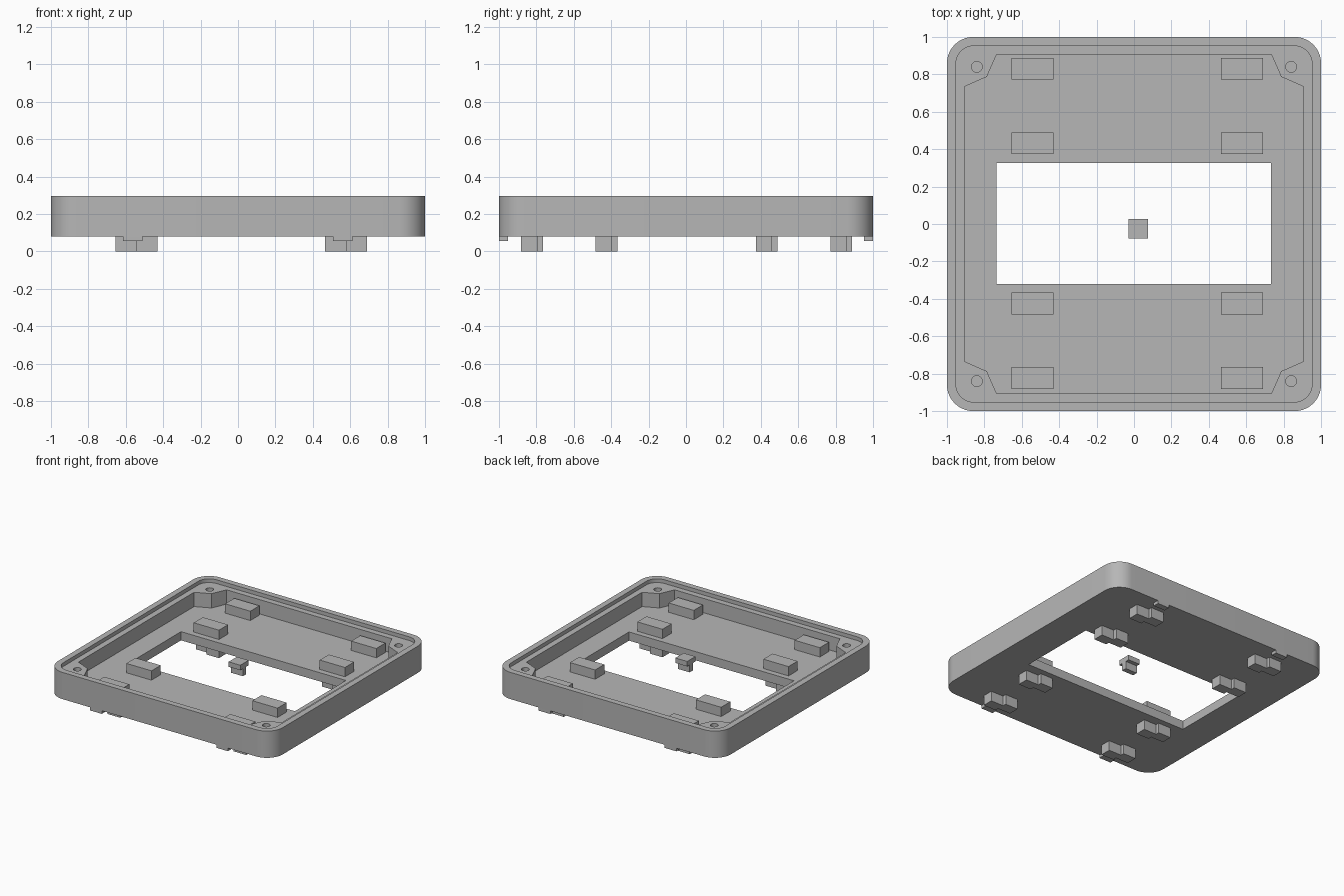
import bpy, math

cube = bpy.data.objects.get("Cube")
if cube:
    bpy.data.objects.remove(cube, do_unlink=True)

# One plain grey for the whole housing
grey = bpy.data.materials.new("plain grey")
grey.use_nodes = True
colour = (0.47, 0.47, 0.47, 1)
grey.diffuse_color = colour
grey.node_tree.nodes["Principled BSDF"].inputs["Base Color"].default_value = colour

FLOOR, BASE, TOP, LEDGE = 0.15, 0.08, 0.295, 0.265


def prism(name, outline, z0, z1):
    """Extrude a counter-clockwise outline from z0 to z1."""
    n = len(outline)
    verts = [(x, y, z) for z in (z0, z1) for x, y in outline]
    faces = [tuple(reversed(range(n))), tuple(range(n, 2 * n))]
    faces += [(i, (i + 1) % n, n + (i + 1) % n, n + i) for i in range(n)]
    mesh = bpy.data.meshes.new(name)
    mesh.from_pydata(verts, [], faces)
    mesh.materials.append(grey)
    obj = bpy.data.objects.new(name, mesh)
    bpy.context.collection.objects.link(obj)
    return obj


def rect(x0, x1, y0, y1):
    return [(x0, y0), (x1, y0), (x1, y1), (x0, y1)]


def circle(cx, cy, r, n=24):
    return [(cx + r * math.cos(math.tau * i / n), cy + r * math.sin(math.tau * i / n))
            for i in range(n)]


def rounded_square(half, r, steps=10):
    pts = []
    for k, (sx, sy) in enumerate([(1, 1), (-1, 1), (-1, -1), (1, -1)]):
        for i in range(steps + 1):
            a = math.pi / 2 * (k + i / steps)
            pts.append((sx * (half - r) + r * math.cos(a), sy * (half - r) + r * math.sin(a)))
    return pts


def pocket_outline():
    """Square with a screw post cut from each corner, by quarter turns."""
    pts, corner = [], [(0.905, 0.735), (0.787, 0.787), (0.735, 0.905)]
    for k in range(4):
        pts += corner
        corner = [(-y, x) for x, y in corner]
    return pts


# Tray body, hollowed by the lid recess, pocket, window and screw holes
tray = prism("tray", rounded_square(1, 0.14), BASE, TOP)
cutters = [
    prism("recess_cutter", rounded_square(0.952, 0.095), LEDGE, 0.5),
    prism("pocket_cutter", pocket_outline(), FLOOR, 0.5),
    prism("window_cutter", rect(-0.735, 0.732, -0.322, 0.326), 0, 0.5),
]
for sx in (-1, 1):
    for sy in (-1, 1):
        cutters.append(prism("screw_hole_cutter", circle(sx * 0.84, sy * 0.84, 0.029), FLOOR, 0.5))
bpy.context.view_layer.objects.active = tray
for cutter in cutters:
    mod = tray.modifiers.new("cut", 'BOOLEAN')
    mod.operation, mod.solver, mod.object = 'DIFFERENCE', 'EXACT', cutter
    bpy.ops.object.modifier_apply(modifier=mod.name)
    bpy.data.objects.remove(cutter, do_unlink=True)

bpy.ops.object.select_all(action='DESELECT')
tray.select_set(True)
bpy.ops.object.shade_smooth_by_angle(angle=math.radians(25))

# Inner blocks, each with a stepped foot of two offset halves below
for cx in (-0.543, 0.578):
    for cy in (-0.823, -0.425, 0.431, 0.83):
        x0, x1, y0, y1 = cx - 0.112, cx + 0.112, cy - 0.058, cy + 0.058
        prism("inner_block", rect(x0, x1, y0, y1), FLOOR, FLOOR + 0.075)
        foot = [(x0, y0 + 0.03), (cx, y0 + 0.03), (cx, y0), (x1, y0),
                (x1, y1 - 0.03), (cx, y1 - 0.03), (cx, y1), (x0, y1)]
        prism("stepped_foot", foot, 0, BASE)

# Small tabs under the front and back edges
for cx in (-0.563, 0.559):
    for y0 in (-1, 0.952):
        prism("edge_tab", rect(cx - 0.052, cx + 0.052, y0, y0 + 0.048), 0.055, BASE)

# Loose button in the window: square head on a narrow stem
prism("button_head", rect(-0.03, 0.075, -0.077, 0.028), 0.21, 0.25)
prism("button_stem", rect(-0.03, 0.075, -0.045, -0.004), 0.15, 0.21)
